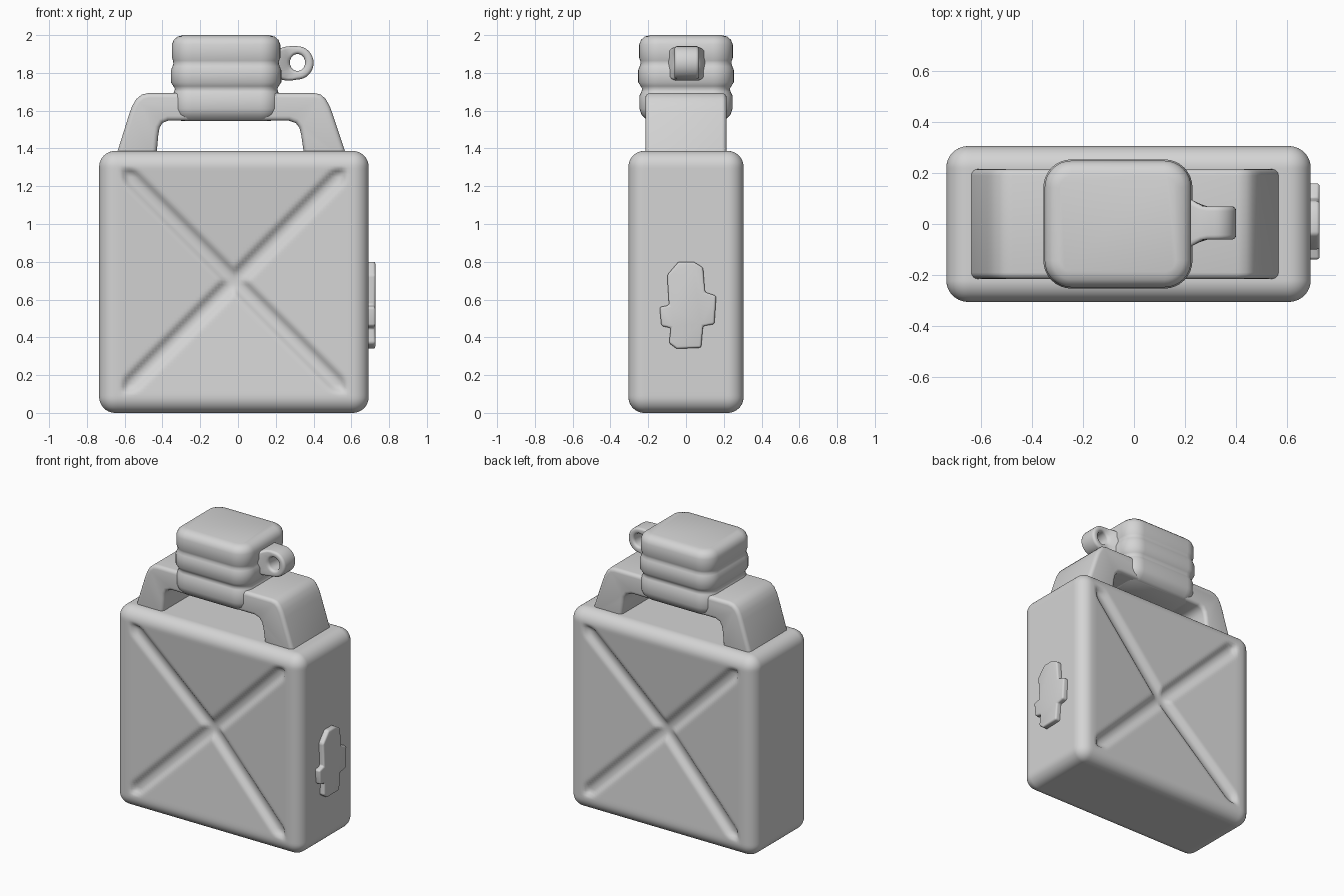
import bpy, bmesh, math
from mathutils import Vector

if "Cube" in bpy.data.objects:
    bpy.data.objects.remove(bpy.data.objects["Cube"])

grey = bpy.data.materials.new("plain_grey")
grey.diffuse_color = (0.66, 0.66, 0.66, 1)
grey.use_nodes = True
grey.node_tree.nodes["Principled BSDF"].inputs["Base Color"].default_value = grey.diffuse_color


def finish(bm, name, bevel=0.0, angle=40):
    bmesh.ops.recalc_face_normals(bm, faces=bm.faces)
    me = bpy.data.meshes.new(name)
    bm.to_mesh(me)
    bm.free()
    me.materials.append(grey)
    ob = bpy.data.objects.new(name, me)
    bpy.context.collection.objects.link(ob)
    bpy.ops.object.select_all(action='DESELECT')
    bpy.context.view_layer.objects.active = ob
    ob.select_set(True)
    if bevel:
        m = ob.modifiers.new("round_edges", 'BEVEL')
        m.width, m.segments, m.limit_method = bevel, 4, 'ANGLE'
        m.angle_limit = math.radians(40)
        bpy.ops.object.modifier_apply(modifier=m.name)
    bpy.ops.object.shade_smooth_by_angle(angle=math.radians(angle))
    return ob


def prism(name, polys, place, depth, bevel):
    """Extrude flat polygons; place(a, b) gives the 3D point."""
    bm = bmesh.new()
    for poly in polys:
        bm.faces.new([bm.verts.new(place(*p)) for p in poly])
    bmesh.ops.remove_doubles(bm, verts=bm.verts, dist=1e-5)
    res = bmesh.ops.extrude_face_region(bm, geom=bm.faces[:], use_keep_orig=True)
    top = [v for v in res["geom"] if isinstance(v, bmesh.types.BMVert)]
    bmesh.ops.translate(bm, verts=top, vec=depth)
    return finish(bm, name, bevel)


def ramp(t):
    t = max(0.0, min(1.0, t))
    return t * t * (3 - 2 * t)


# Can body: rounded box with dished front and back and pressed X grooves
lo, hi, r = Vector((-0.735, -0.305, 0)), Vector((0.692, 0.305, 1.387)), 0.085
bm = bmesh.new()
bmesh.ops.create_cube(bm, size=1)
bmesh.ops.subdivide_edges(bm, edges=bm.edges[:], cuts=89, use_grid_fill=True)
for v in bm.verts:
    p = Vector([lo[i] + (v.co[i] + 0.5) * (hi[i] - lo[i]) for i in range(3)])
    q = Vector([max(lo[i] + r, min(hi[i] - r, p[i])) for i in range(3)])
    side = (v.co.y > 0.499) - (v.co.y < -0.499)
    p = q + (p - q).normalized() * r
    if side:
        u, w = abs(p.x + 0.02) / 0.60, abs(p.z - 0.70) / 0.60
        m = max(u, w)
        dist = abs(u - w) * 0.60 / math.sqrt(2)
        dish = 0.056 * max(0.0, 1 - m)
        groove = 0.024 * ramp((0.058 - dist) / 0.042) * ramp((1.0 - m) / 0.06)
        p.y -= side * (dish + groove)
    v.co = p
finish(bm, "can_body", angle=60)

# Carrying handle
handle = [(-0.655, 1.33), (-0.575, 1.585), (-0.56, 1.625), (-0.54, 1.66),
          (-0.51, 1.685), (-0.475, 1.693), (0.405, 1.693), (0.44, 1.685),
          (0.465, 1.66), (0.485, 1.625), (0.5, 1.585), (0.585, 1.33),
          (0.355, 1.33), (0.335, 1.47), (0.325, 1.51), (0.305, 1.535), (0.27, 1.547),
          (-0.37, 1.547), (-0.4, 1.535), (-0.415, 1.51), (-0.422, 1.47), (-0.435, 1.33)]
prism("handle", [handle], lambda a, b: (a, -0.215, b), (0, 0.43, 0), 0.025)

# Neck and cap: stacked rounded rectangles (height, outward offset)
rings = [(1.545, -0.05), (1.557, -0.035), (1.58, -0.012), (1.61, -0.002),
         (1.68, -0.002), (1.70, -0.012), (1.715, -0.016), (1.73, -0.008),
         (1.75, 0.005), (1.815, 0.005), (1.835, -0.003), (1.85, -0.008),
         (1.865, -0.006), (1.88, 0), (1.95, 0), (1.975, -0.01),
         (1.992, -0.03), (2.0, -0.06)]
bm = bmesh.new()
loops = []
for z, o in rings:
    hx, hy, rad = 0.287 + o, 0.248 + o, 0.105 + o
    loop = []
    for k, (sx, sy) in enumerate([(1, 1), (-1, 1), (-1, -1), (1, -1)]):
        for s in range(9):
            a = math.radians(90 * k + s * 90 / 8)
            loop.append(bm.verts.new((-0.063 + sx * (hx - rad) + rad * math.cos(a),
                                      sy * (hy - rad) + rad * math.sin(a), z)))
    loops.append(loop)
n = len(loops[0])
for a, b in zip(loops, loops[1:]):
    for i in range(n):
        bm.faces.new((a[i], a[(i + 1) % n], b[(i + 1) % n], b[i]))
bm.faces.new(loops[0])
bm.faces.new(loops[-1])
finish(bm, "neck_and_cap", angle=60)

# Tether loop on the cap, flaring into its side
inner, outer = [], []
for i in range(32):
    c, s = math.cos(i * math.pi / 16), math.sin(i * math.pi / 16)
    inner.append((0.315 + 0.04 * c, 1.855 + 0.045 * s))
    wide = 0.088 - (0.035 if s < 0 else 0.015) * min(c, 0)
    outer.append((0.315 + (0.085 if c > 0 else 0.15) * c, 1.853 + wide * s))
quads = [(outer[i], outer[(i + 1) % 32], inner[(i + 1) % 32], inner[i]) for i in range(32)]
tether = prism("cap_loop", quads, lambda a, b: (a, -0.065, b), (0, 0.13, 0), 0.018)
for v in tether.data.vertices:
    v.co.y = v.co.y * (1 + 9 * max(0.0, 0.27 - v.co.x)) + 0.004

# Lobed plate on the right side
plate = [(-0.05, 0.34), (0.08, 0.345), (0.09, 0.46), (0.15, 0.47), (0.16, 0.62),
         (0.10, 0.64), (0.09, 0.77), (0.04, 0.80), (-0.04, 0.80), (-0.10, 0.73),
         (-0.09, 0.57), (-0.14, 0.56), (-0.13, 0.46), (-0.08, 0.45), (-0.09, 0.37)]
prism("side_plate", [plate], lambda a, b: (0.67, a, b), (0.057, 0, 0), 0.012)
